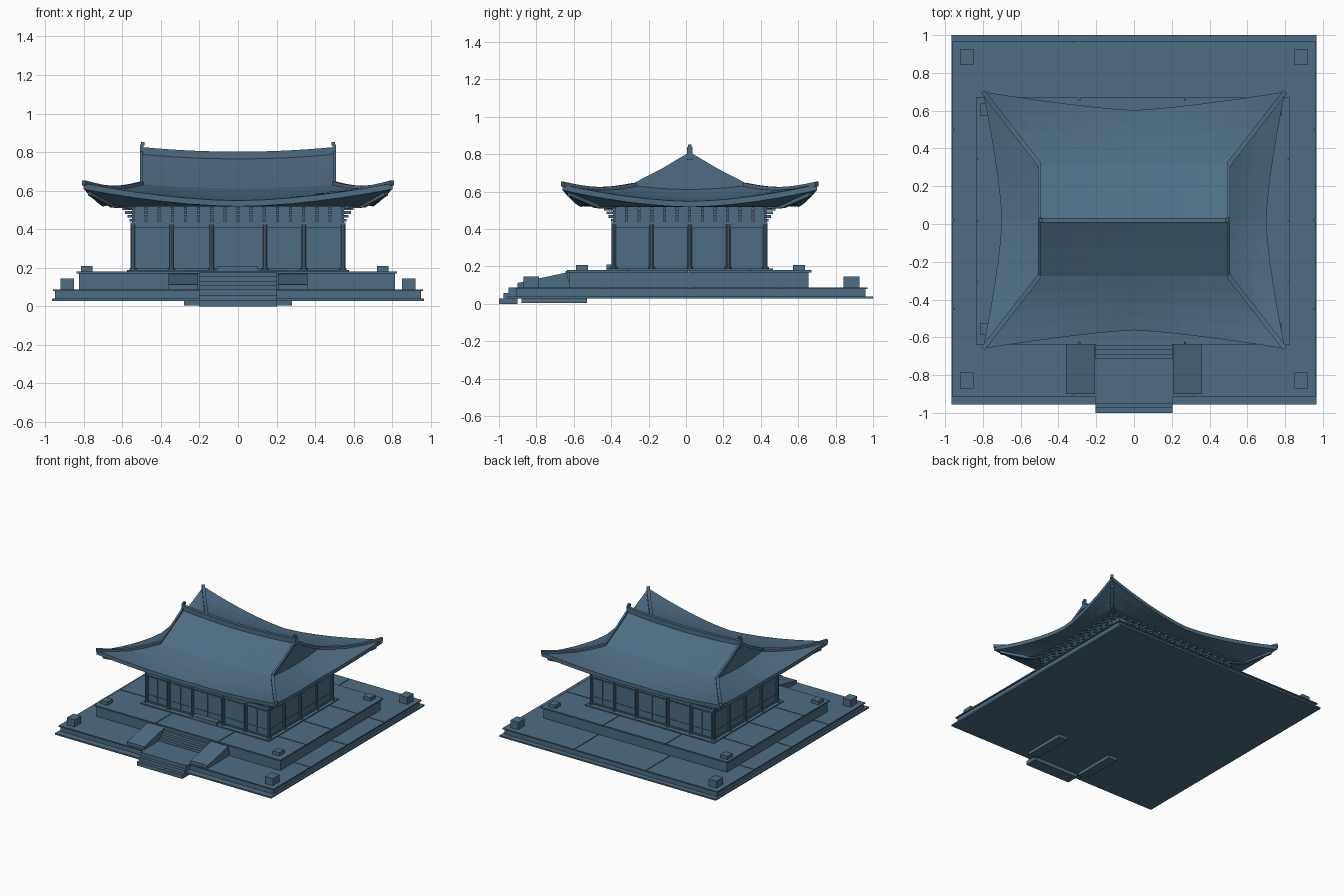
import bpy, bmesh, math
from mathutils import Vector, Matrix

if "Cube" in bpy.data.objects:
    bpy.data.objects.remove(bpy.data.objects["Cube"])

CY = 0.02  # building centre in y
slate = bpy.data.materials.new("slate_blue")
slate.diffuse_color = (0.076, 0.152, 0.225, 1)
slate.use_nodes = True
slate.node_tree.nodes["Principled BSDF"].inputs["Base Color"].default_value = slate.diffuse_color


def finish(name, bm):
    bmesh.ops.recalc_face_normals(bm, faces=bm.faces)
    me = bpy.data.meshes.new(name)
    bm.to_mesh(me)
    bm.free()
    ob = bpy.data.objects.new(name, me)
    me.materials.append(slate)
    bpy.context.collection.objects.link(ob)
    return ob


def boxes(name, items):
    """Each item is x0, x1, y0, y1, z0, z1."""
    bm = bmesh.new()
    for x0, x1, y0, y1, z0, z1 in items:
        m = Matrix.Translation(((x0 + x1) / 2, (y0 + y1) / 2, (z0 + z1) / 2))
        m = m @ Matrix.Diagonal((x1 - x0, y1 - y0, z1 - z0, 1))
        bmesh.ops.create_cube(bm, size=1, matrix=m)
    return finish(name, bm)


def bar(name, pts, w, h):
    """Rectangular bar resting on a path."""
    bm = bmesh.new()
    pts = [Vector(p) for p in pts]
    d = pts[-1] - pts[0]
    side = Vector((-d.y, d.x, 0)).normalized() * w / 2
    up = Vector((0, 0, h))
    low = Vector((0, 0, -0.01))
    rings = [[bm.verts.new(p + o) for o in (side + low, side + up, up - side, low - side)] for p in pts]
    for a, b in zip(rings, rings[1:]):
        for i in range(4):
            bm.faces.new((a[i], a[(i + 1) % 4], b[(i + 1) % 4], b[i]))
    bm.faces.new(rings[0])
    bm.faces.new(rings[-1])
    return finish(name, bm)


def tiles(xs, ys, z0, z1, g=0.003):
    """Paving slabs with narrow joints."""
    out = []
    for i in range(len(xs) - 1):
        for j in range(len(ys) - 1):
            out.append((xs[i] + g * (i > 0), xs[i + 1] - g * (i < len(xs) - 2),
                        ys[j] + g * (j > 0), ys[j + 1] - g * (j < len(ys) - 2), z0, z1))
    return out


# Terraces
boxes("lower_terrace", [(-.965, .965, -.955, 1.0, .028, .04), (-.95, .95, -.905, .96, .035, .083)])
boxes("lower_paving", tiles((-.96, -.32, .32, .96), (-.915, -.45, .02, .5, .97), .079, .088))
boxes("upper_terrace", [(-.825, .815, -.625, .655, .08, .174)])
boxes("upper_paving", tiles((-.837, -.29, .27, .825), (-.637, -.31, .015, .345, .67), .169, .18))
boxes("floor_slab", [(-.575, .575, CY - .445, CY + .445, .175, .188)])

# Corner posts on both terraces
boxes("lower_corner_blocks", [(s * .885 - .035, s * .885 + .035, y - .042, y + .042, .085, .145)
                              for s in (-1, 1) for y in (-.828, .885)])
boxes("upper_corner_blocks", [(x - .03, x + .03, y - .032, y + .032, .178, .208)
                              for x in (-.785, .75) for y in (-.555, .605)])

# Stairs
steps = [(-.203, .203, y, -.90, z0, z1) for y, z0, z1 in
         ((-1.0, 0, .03), (-.975, .03, .058), (-.95, .058, .088))]
steps += [(-.203, .203, y, -.62, .085, z) for y, z in ((-.715, .108), (-.69, .132), (-.665, .155), (-.645, .176))]
boxes("front_steps", steps)
boxes("stair_footings", [(a, b, -.88, -.53, .004, .03) for a, b in ((-.28, -.2), (.2, .28))])

# Sloped side ramps
bm = bmesh.new()
for x0, x1 in ((-.36, -.207), (.207, .36)):
    prof = ((-.9, .085), (-.9, .112), (-.637, .168), (-.62, .085))
    f = bm.faces.new([bm.verts.new((x0, y, z)) for y, z in prof])
    r = bmesh.ops.extrude_face_region(bm, geom=[f])
    bmesh.ops.translate(bm, vec=(x1 - x0, 0, 0), verts=[v for v in r["geom"] if isinstance(v, bmesh.types.BMVert)])
    bm.faces.new([bm.verts.new((x0, y, z)) for y, z in prof])
bmesh.ops.remove_doubles(bm, verts=bm.verts, dist=1e-5)
finish("stair_ramps", bm)

# Walls, columns and beams
WX, WY = .545, .405
boxes("walls", [(-WX + .005, WX - .005, CY - WY + .005, CY + WY - .005, .18, .43)])
colx = (-.545, -.345, -.137, .14, .342, .545)
coly = (CY - WY, CY - .205, CY, CY + .205, CY + WY)
spots = [(x, CY + s * WY) for x in colx for s in (-1, 1)] + [(s * WX, y) for y in coly[1:-1] for s in (-1, 1)]
bm = bmesh.new()
for x, y in spots:
    for r, z0, z1 in ((.012, .18, .43), (.019, .186, .197)):
        bmesh.ops.create_cone(bm, cap_ends=True, segments=10, radius1=r, radius2=r, depth=z1 - z0,
                              matrix=Matrix.Translation((x, y, (z0 + z1) / 2)))
finish("columns", bm)
trim = []
for z0, z1, o in ((.405, .425, .005), (.425, .435, .012), (.187, .198, .003)):
    trim.append((-WX - o, WX + o, CY - WY - o, CY + WY + o, z0, z1))
boxes("wall_beams", trim)

# Door leaves as thin plates in every bay
leaves = []
for a, b in zip(colx, colx[1:]):
    w = (b - a - .03) / 2
    for i in range(2):
        x = a + .015 + i * w
        for z0, z1 in ((.205, .25), (.257, .395)):
            for s in (-1, 1):
                y = CY + s * (WY - .004)
                leaves.append((x + .004, x + w - .004, y - .003, y + .003, z0, z1))
for a, b in zip(coly, coly[1:]):
    for z0, z1 in ((.205, .25), (.257, .395)):
        for s in (-1, 1):
            leaves.append((s * .541 - .003, s * .541 + .003, a + .02, b - .02, z0, z1))
boxes("door_panels", leaves)
boxes("door_sill", [(-.11, .105, -.425, -.38, .185, .21)])

# Bracket band under the eaves
boxes("bracket_wall", [(-.55, .55, CY - .41, CY + .41, .43, .525)])
br = []
for k in range(4):
    z, o = .44 + k * .02, .012 + k * .012
    for i in range(17):
        x = -.545 + i * 1.09 / 16
        br.append((x - .008, x + .008, CY - .41 - o, CY + .41 + o, z, z + .014))
    for i in range(13):
        y = CY - .405 + i * .81 / 12
        br.append((-.55 - o, .55 + o, y - .008, y + .008, z, z + .014))
boxes("eave_brackets", br)

# Roof surface: side 0 is the long slope, side 1 the short one
GX, GY, EX, EY = .5, .295, .8, .68


def skirt(side, t, s):
    a = abs(t)
    if side == 0:
        x, y = t * (GX + (EX - GX) * s), GY + (EY - .098 + .098 * a ** 1.3 - GY) * s
    else:
        y, x = t * (GY + (EY - GY) * s), GX + (EX - .1 + .1 * a ** 1.4 - GX) * s
    z = .612 + .02 * t * t + (.548 + .09 * a ** 1.7 - .612 - .02 * t * t) * s
    return Vector((x, y, z - (.008 + .017 * t * t) * math.sin(math.pi * s)))


def ridge_z(t):
    return .772 + .024 * t * t


def column(side, t):
    """One strip from ridge (or gable foot) over the eave edge to the wall."""
    p = []
    if side == 0:
        top, foot = Vector((GX * t, 0, ridge_z(t))), skirt(0, t, 0)
        p += [top, (top + foot) / 2 - Vector((0, 0, .004))]
    p += [skirt(side, t, s / 4) for s in range(5)]
    e = p[-1]
    p.append(e - Vector((0, 0, .03)))
    d = Vector((t * .72, .60 - .03 * (1 - abs(t)), 0)) if side == 0 else Vector((.72 - .04 * (1 - abs(t)), t * .60, 0))
    d.z = .522 + .045 * abs(t) ** 2
    p.append(d)
    for ix, iy in ((.635, .495), (.54, .40)):
        q = Vector((t * ix, iy, .518)) if side == 0 else Vector((ix, t * iy, .518))
        p.append(q)
    return p


N = 12
bm = bmesh.new()
for side in (0, 1):
    for sg in (-1, 1):
        cols = []
        for i in range(N + 1):
            pts = column(side, -1 + 2 * i / N)
            cols.append([bm.verts.new((v.x * (sg if side else 1), v.y * (1 if side else sg) + CY, v.z)) for v in pts])
        for a, b in zip(cols, cols[1:]):
            for j in range(len(a) - 1):
                bm.faces.new((a[j], b[j], b[j + 1], a[j + 1]))
# Gable walls
for sg in (-1, 1):
    base = [skirt(1, -1 + 2 * i / N, 0) for i in range(N + 1)]
    apex = bm.verts.new((sg * GX, CY, ridge_z(1)))
    mids = [(skirt(0, 1, 0) + Vector((GX, 0, ridge_z(1)))) / 2 - Vector((0, 0, .004))]
    m = mids[0]
    vs = [bm.verts.new((sg * v.x, v.y + CY, v.z)) for v in base]
    bm.faces.new([apex, bm.verts.new((sg * GX, CY - m.y, m.z))] + vs + [bm.verts.new((sg * GX, CY + m.y, m.z))])
bmesh.ops.remove_doubles(bm, verts=bm.verts, dist=1e-4)
finish("tiled_roof", bm)

# Ridges: main, gable edges and hips
bar("main_ridge", [(GX * t / 6, CY, ridge_z(t / 6)) for t in range(-6, 7)], .026, .03)
for sx in (-1, 1):
    for sy in (-1, 1):
        foot = skirt(0, 1, 0)
        bar("gable_ridge", [(sx * GX, CY + sy * foot.y * k, ridge_z(1) + (foot.z - ridge_z(1)) * k - .006 * math.sin(math.pi * k))
                            for k in (0, .5, 1)], .016, .016)
        bar("hip_ridge", [(sx * v.x, CY + sy * v.y, v.z) for v in (skirt(0, 1, k / 6) for k in range(7))], .024, .015)
        # Corner rafter below each hip
        bar("corner_rafter", [(sx * .54, CY + sy * .40, .517), (sx * .65, CY + sy * .50, .522),
                              (sx * .77, CY + sy * .645, .585)], .025, .02)

# Hooked ridge-end ornaments
boxes("ridge_finials", [b for s in (-1, 1) for b in (
    (s * GX - .009, s * GX + .009, CY - .014, CY + .014, .77, .84),
    (s * (GX - .006) - .009, s * (GX - .006) + .009, CY - .01, CY + .01, .835, .853))])
